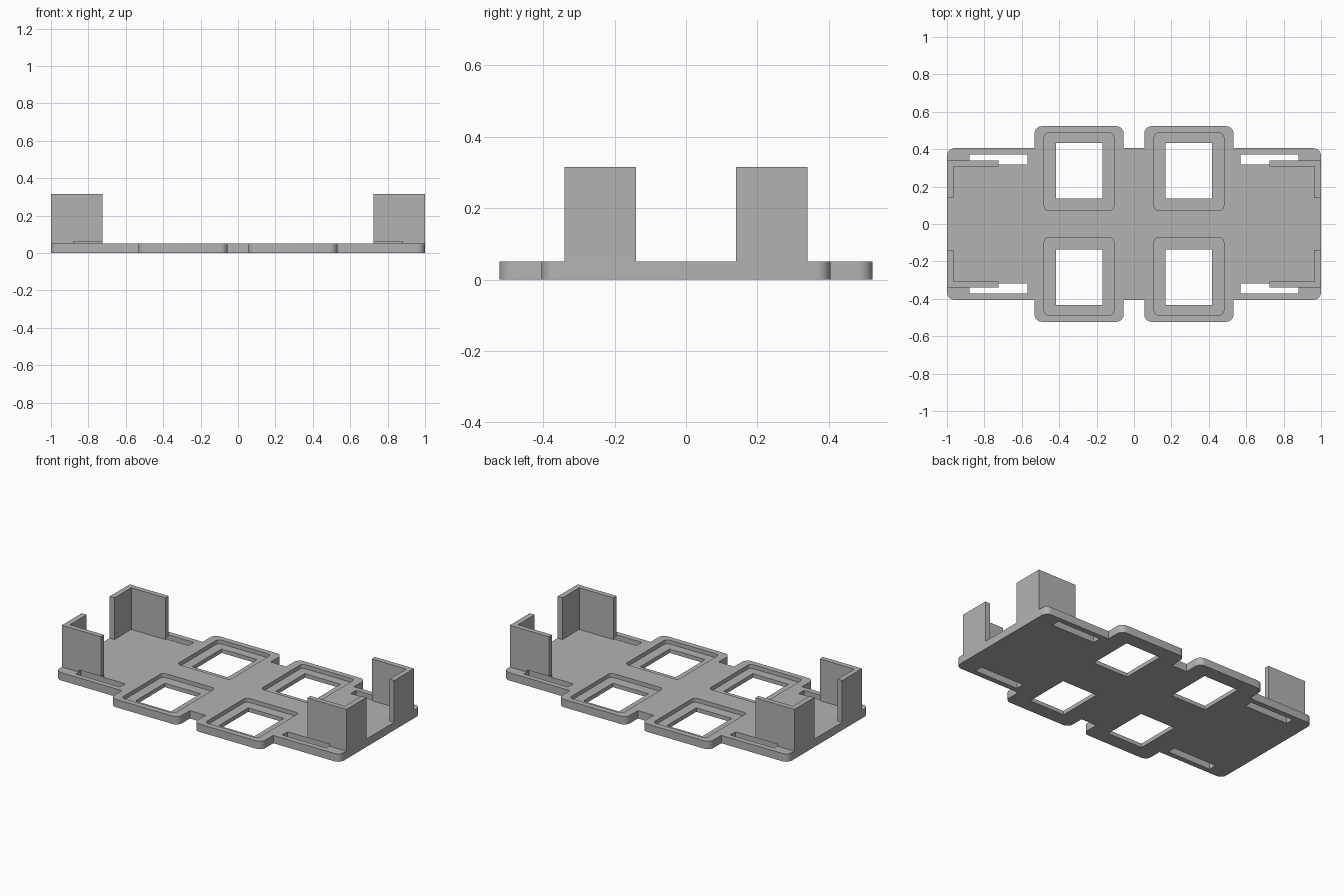
import bpy
import bmesh
import math

cube = bpy.data.objects.get("Cube")
if cube:
    bpy.data.objects.remove(cube, do_unlink=True)

PLATE_TOP = 0.05
RECESS_FLOOR = 0.025
SLOT_TOP = 0.063
WALL_TOP = 0.315
QUADRANTS = {"back_left": (1, 1), "back_right": (-1, 1),
             "front_right": (-1, -1), "front_left": (1, -1)}

grey = bpy.data.materials.new("plastic grey")
grey.use_nodes = True
color = (0.45, 0.45, 0.45, 1)
grey.diffuse_color = color
grey.node_tree.nodes["Principled BSDF"].inputs["Base Color"].default_value = color


def round_corner(prev, cur, nxt, r, steps=8):
    """Points of a right-angled corner rounded with radius r."""
    if r == 0:
        return [cur]
    ax, ay = [math.copysign(r, p - c) if abs(p - c) > 1e-6 else 0 for p, c in zip(prev, cur)]
    bx, by = [math.copysign(r, n - c) if abs(n - c) > 1e-6 else 0 for n, c in zip(nxt, cur)]
    arc = []
    for i in range(steps + 1):
        t = i / steps * math.pi / 2
        u, v = 1 - math.sin(t), 1 - math.cos(t)
        arc.append((cur[0] + ax * u + bx * v, cur[1] + ay * u + by * v))
    return arc


def prism(name, corners, z0, z1):
    """Extrude an outline of (x, y, radius) corners from z0 to z1."""
    pts = []
    for i, (x, y, r) in enumerate(corners):
        pts += round_corner(corners[i - 1][:2], (x, y),
                            corners[(i + 1) % len(corners)][:2], r)
    bm = bmesh.new()
    base = bm.faces.new([bm.verts.new((x, y, z0)) for x, y in pts])
    up = bmesh.ops.extrude_face_region(bm, geom=[base])
    for v in up["geom"]:
        if isinstance(v, bmesh.types.BMVert):
            v.co.z = z1
    bmesh.ops.recalc_face_normals(bm, faces=bm.faces)
    mesh = bpy.data.meshes.new(name)
    bm.to_mesh(mesh)
    bm.free()
    obj = bpy.data.objects.new(name, mesh)
    bpy.context.collection.objects.link(obj)
    mesh.materials.append(grey)
    return obj


def box(name, x, y, z, sign, r=0):
    """Upright block in one quadrant, with optional rounded corners."""
    (x0, x1), (y0, y1), (sx, sy) = x, y, sign
    rect = [(x0, y0), (x1, y0), (x1, y1), (x0, y1)]
    return prism(name, [(px * sx, py * sy, r) for px, py in rect], *z)


def cut(obj, cutter):
    mod = obj.modifiers.new("cut", "BOOLEAN")
    mod.operation = "DIFFERENCE"
    mod.solver = "EXACT"
    mod.object = cutter
    bpy.context.view_layer.objects.active = obj
    bpy.ops.object.modifier_apply(modifier=mod.name)


# Base plate with four projecting tabs
quarter = [(1, 0.405, 0.04), (0.532, 0.405, 0), (0.532, 0.523, 0.04),
           (0.055, 0.523, 0.04), (0.055, 0.405, 0)]
outline = []
for sx, sy in QUADRANTS.values():
    corners = [(x * sx, y * sy, r) for x, y, r in quarter]
    outline += corners if sx * sy > 0 else corners[::-1]
plate = prism("base_plate", outline, 0, PLATE_TOP)
parts = [plate]

for side, sign in QUADRANTS.items():
    # Stepped window: rounded recess around a square opening
    recess = box("recess_cutter", (0.108, 0.48), (0.072, 0.488), (RECESS_FLOOR, 0.1), sign, 0.025)
    window = box("window_cutter", (0.168, 0.418), (0.137, 0.432), (-0.1, 0.1), sign)
    # Strap slot, running partly beneath the corner wall
    slot = box("slot_cutter", (0.57, 0.88), (0.318, 0.371), (-0.1, SLOT_TOP), sign)

    # L-shaped corner wall
    ell = [(1, 0.14), (1, 0.34), (0.725, 0.34), (0.725, 0.308), (0.966, 0.308), (0.966, 0.14)]
    wall = prism("corner_wall_" + side, [(x * sign[0], y * sign[1], 0) for x, y in ell],
                 PLATE_TOP, WALL_TOP)
    parts.append(wall)

    for cutter in (recess, window, slot):
        cut(plate, cutter)
    cut(wall, slot)
    for cutter in (recess, window, slot):
        bpy.data.objects.remove(cutter, do_unlink=True)

# Smooth the rounded corners while keeping hard edges
bpy.ops.object.select_all(action="DESELECT")
for part in parts:
    part.select_set(True)
bpy.context.view_layer.objects.active = plate
bpy.ops.object.shade_smooth_by_angle(angle=math.radians(30))
